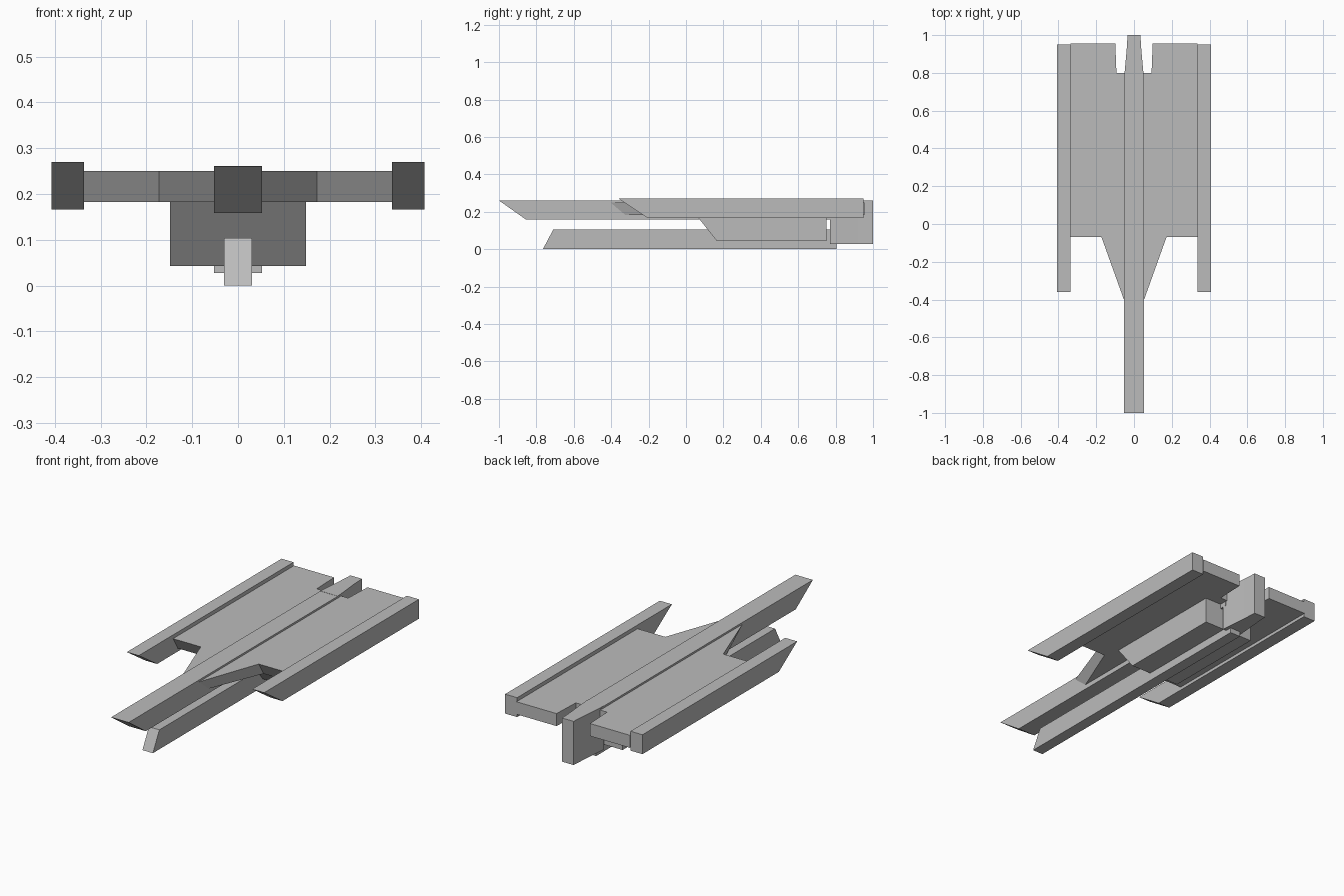
import bpy, bmesh

if "Cube" in bpy.data.objects:
    bpy.data.objects.remove(bpy.data.objects["Cube"])

hull = bpy.data.materials.new("hull grey")
hull.diffuse_color = (0.5, 0.5, 0.5, 1)
hull.use_nodes = True
hull.node_tree.nodes["Principled BSDF"].inputs["Base Color"].default_value = hull.diffuse_color


def loft(name, ring_a, ring_b):
    """Solid between two matching rings of 3D points."""
    bm = bmesh.new()
    a = [bm.verts.new(p) for p in ring_a]
    b = [bm.verts.new(p) for p in ring_b]
    n = len(a)
    bm.faces.new(a)
    bm.faces.new(b[::-1])
    for i in range(n):
        j = (i + 1) % n
        bm.faces.new((a[j], a[i], b[i], b[j]))
    bmesh.ops.recalc_face_normals(bm, faces=bm.faces[:])
    me = bpy.data.meshes.new(name)
    bm.to_mesh(me)
    bm.free()
    me.materials.append(hull)
    ob = bpy.data.objects.new(name, me)
    bpy.context.collection.objects.link(ob)
    return ob


def side_profile(name, pts, x0, x1):
    """Extrude a (y, z) profile across x."""
    return loft(name, [(x0, y, z) for y, z in pts], [(x1, y, z) for y, z in pts])


# Flat wing deck: half outline as (x, top y, bottom y), mirrored
half = [(0.05, -0.41, -0.33), (0.172, -0.07, -0.03), (0.337, -0.07, -0.03),
        (0.337, 0.955, 0.955), (0.099, 0.955, 0.955), (0.093, 0.80, 0.80),
        (0.05, 0.80, 0.80)]
outline = half + [(-x, t, b) for x, t, b in reversed(half)]
loft("wing_deck", [(x, t, 0.25) for x, t, b in outline],
     [(x, b, 0.183) for x, t, b in outline])

# Outer rails with undercut noses
rail = [(-0.36, 0.27), (0.95, 0.27), (0.95, 0.166), (-0.205, 0.166)]
for side, s in (("right", 1), ("left", -1)):
    side_profile(side + "_rail", rail, s * 0.336, s * 0.407)

# Long central spine
side_profile("spine", [(-1.0, 0.26), (0.79, 0.26), (0.79, 0.158), (-0.855, 0.158)],
             -0.052, 0.052)

# Tapered tail block
tail_half = [(0.052, 0.77), (0.05, 0.80), (0.039, 0.92), (0.034, 1.0)]
tail = tail_half + [(-x, y) for x, y in reversed(tail_half)]
loft("tail_block", [(x, y, 0.261) for x, y in tail], [(x, y, 0.027) for x, y in tail])

# Belly box with sloped front
side_profile("belly_box", [(0.053, 0.184), (0.75, 0.184), (0.75, 0.043), (0.165, 0.043)],
             -0.149, 0.149)

# Lower keel beam with raked front
side_profile("keel", [(-0.765, 0.0), (-0.71, 0.104), (0.805, 0.104), (0.805, 0.0)],
             -0.031, 0.031)
